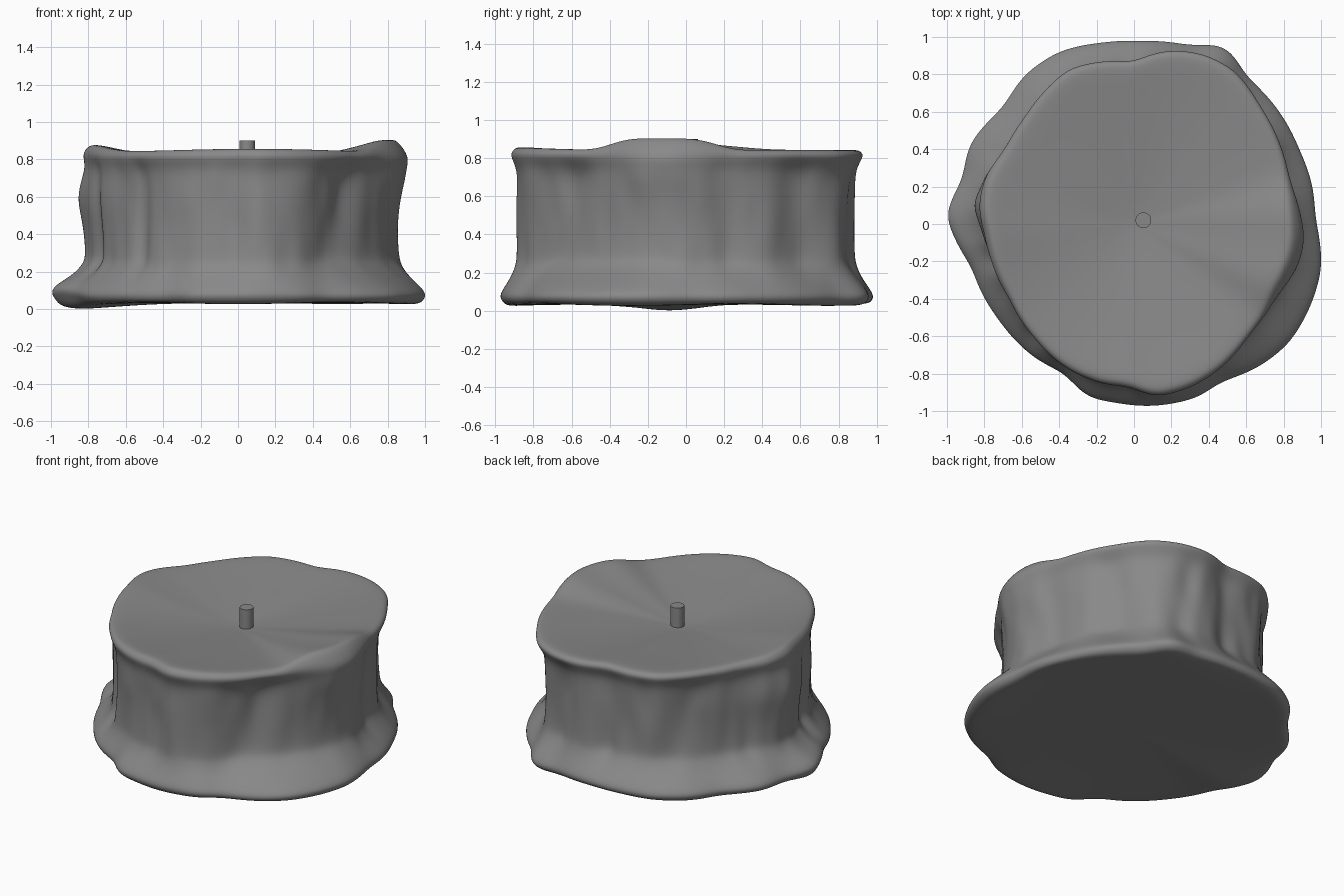
import bpy, bmesh
from math import sin, cos, pi, atan2, hypot, exp, radians
from mathutils import Vector, noise

if "Cube" in bpy.data.objects:
    bpy.data.objects.remove(bpy.data.objects["Cube"])

# Outlines seen from above, counter-clockwise
FOOT = [(1.005, -.24), (.97, .03), (.955, .21), (.885, .40), (.78, .60), (.59, .80), (.51, .94),
        (.43, .965), (.32, .95), (.04, .98), (-.18, .97), (-.40, .925), (-.585, .80), (-.70, .625),
        (-.88, .43), (-.917, .24), (-1.01, .05), (-.96, -.08), (-.87, -.23), (-.80, -.40),
        (-.72, -.52), (-.56, -.695), (-.37, -.80), (-.25, -.925), (-.10, -.957), (.07, -.975),
        (.35, -.925), (.46, -.845), (.67, -.765), (.83, -.64), (.94, -.455)]
RIM = [(.89, -.08), (.875, .08), (.83, .24), (.78, .43), (.67, .64), (.54, .82), (.38, .905),
       (.22, .93), (.08, .905), (0, .865), (-.16, .87), (-.345, .83), (-.48, .71), (-.585, .57),
       (-.69, .40), (-.80, .24), (-.83, .09), (-.80, -.05), (-.76, -.21), (-.665, -.40),
       (-.53, -.615), (-.37, -.765), (-.185, -.85), (-.02, -.87), (.11, -.925), (.30, -.875),
       (.46, -.775), (.62, -.59), (.75, -.40), (.86, -.21)]
# Bark grooves: angle, depth, half width, lean with height (degrees)
GROOVES = [(-50, .05, 12, 14), (-131, .035, 4, 0), (43, .04, 9, -6), (14, .015, 5, 0),
           (194, .025, 4, 0), (70, .035, 5, 4), (122, .03, 7, 10)]
N = 144


def wrap(a):
    return (a + pi) % (2 * pi) - pi


def bump(a, deg, width, power=2):
    return exp(-abs(wrap(a - radians(deg)) / radians(width)) ** power)


def radii(points):
    """Radius of a closed outline at N even angles, softly smoothed."""
    p = sorted((atan2(y, x), hypot(x, y)) for x, y in points)
    p = [(p[-1][0] - 2 * pi, p[-1][1])] + p + [(p[0][0] + 2 * pi, p[0][1])]
    out = []
    for i in range(N):
        a = wrap(2 * pi * i / N)
        for (a0, r0), (a1, r1) in zip(p, p[1:]):
            if a0 <= a <= a1:
                out.append(r0 + (r1 - r0) * (a - a0) / (a1 - a0))
                break
    for _ in range(2):
        out = [(out[i - 1] + 2 * out[i] + out[(i + 1) % N]) / 4 for i in range(N)]
    return out


foot, rim = radii(FOOT), radii(RIM)

# Rings from underside to top: kind, radius factor, height, foot-to-trunk mix, bark roughness
RINGS = [("under", .5, .034, 0, 0), ("under", .84, .03, 0, 0), ("under", .95, .03, 0, 0),
         ("side", .985, .04, 0, 0), ("side", 1.005, .075, 0, 0), ("side", .99, .115, .1, .1),
         ("side", .965, .18, .5, .4), ("side", .955, .24, .88, .8), ("side", .953, .29, 1, 1),
         ("side", .952, .45, 1, 1), ("side", .955, .58, 1, 1), ("side", .955, .68, 1, .8),
         ("side", .965, .74, 1, .5), ("side", .99, .785, 1, .15), ("rim", 1.005, -.03, 1, 0),
         ("rim", .985, -.005, 1, 0), ("rim", .94, 0, 1, 0), ("dish", .75, .02, 1, 0),
         ("dish", .4, .05, 1, 0), ("dish", .12, .075, 1, 0)]

# Stump body
bm = bmesh.new()
rows = []
for kind, k, z, mix, rough in RINGS:
    row = []
    for i in range(N):
        a = 2 * pi * i / N
        r = k * (foot[i] * (1 - mix) + rim[i] * mix)
        left = bump(a, 186, 14)
        lift = .063 * bump(a, -9, 22, 4) + .035 * bump(a, 180, 25) + .015 * bump(a, -85, 35)
        h = z
        if kind == "under":
            h -= .03 * left * (1 if k > .8 else .2)
            h += .008 * sin(5 * a) * (k > .9) * (1 - left)
        elif kind == "rim":
            # the lip rolls over more on the two raised sides
            h = .845 + lift * (1 if k < 1 else .5) + z
            r -= .4 * lift * (k < 1)
        elif kind == "dish":
            h = .845 + lift * k * k - z
        elif z > .65:
            h += .4 * lift * (z - .65) / .2
        elif z < .15:
            h += .025 * left
        if rough:
            q = Vector((cos(a) * 3.2, sin(a) * 3.2, z * 2.2))
            r += rough * (.015 * noise.noise(q) + .015 * noise.noise(q * 2.3))
            for deg, depth, wid, lean in GROOVES:
                r -= rough * depth * bump(a, deg + lean * (z - .5) / .5, wid)
            # swellings under the lip on both sides
            r += rough * .055 * bump(a, 175, 18) * exp(-((z - .63) / .15) ** 2)
            r += .045 * bump(a, -9, 20) * exp(-((z - .72) / .12) ** 2)
            r += rough * (.006 + .014 * bump(a, 190, 50))
        row.append(bm.verts.new((r * cos(a), r * sin(a), h)))
    rows.append(row)
for lo, hi in zip(rows, rows[1:]):
    for i in range(N):
        j = (i + 1) % N
        bm.faces.new((lo[i], lo[j], hi[j], hi[i]))
for row, h, up in ((rows[0], .034, False), (rows[-1], .765, True)):
    c = bm.verts.new((0, 0, h))
    for i in range(N):
        e = (row[i], row[(i + 1) % N])
        bm.faces.new((*e, c) if up else (e[1], e[0], c))
for f in bm.faces:
    f.smooth = True
mesh = bpy.data.meshes.new("stump")
bm.to_mesh(mesh)
bm.free()
stump = bpy.data.objects.new("stump", mesh)
bpy.context.collection.objects.link(stump)
smooth = stump.modifiers.new("smooth", "SUBSURF")
smooth.levels = smooth.render_levels = 2

# Small peg standing in the middle of the top
bpy.ops.mesh.primitive_cylinder_add(vertices=32, radius=.042, depth=.16, location=(.05, .02, .82))
peg = bpy.context.object
peg.name = "peg"
bpy.ops.object.shade_smooth_by_angle()

# Dark grey for both parts
grey = bpy.data.materials.new("dark_grey")
grey.diffuse_color = (.25, .25, .25, 1)
grey.use_nodes = True
grey.node_tree.nodes["Principled BSDF"].inputs["Base Color"].default_value = grey.diffuse_color
for o in (stump, peg):
    o.data.materials.append(grey)
